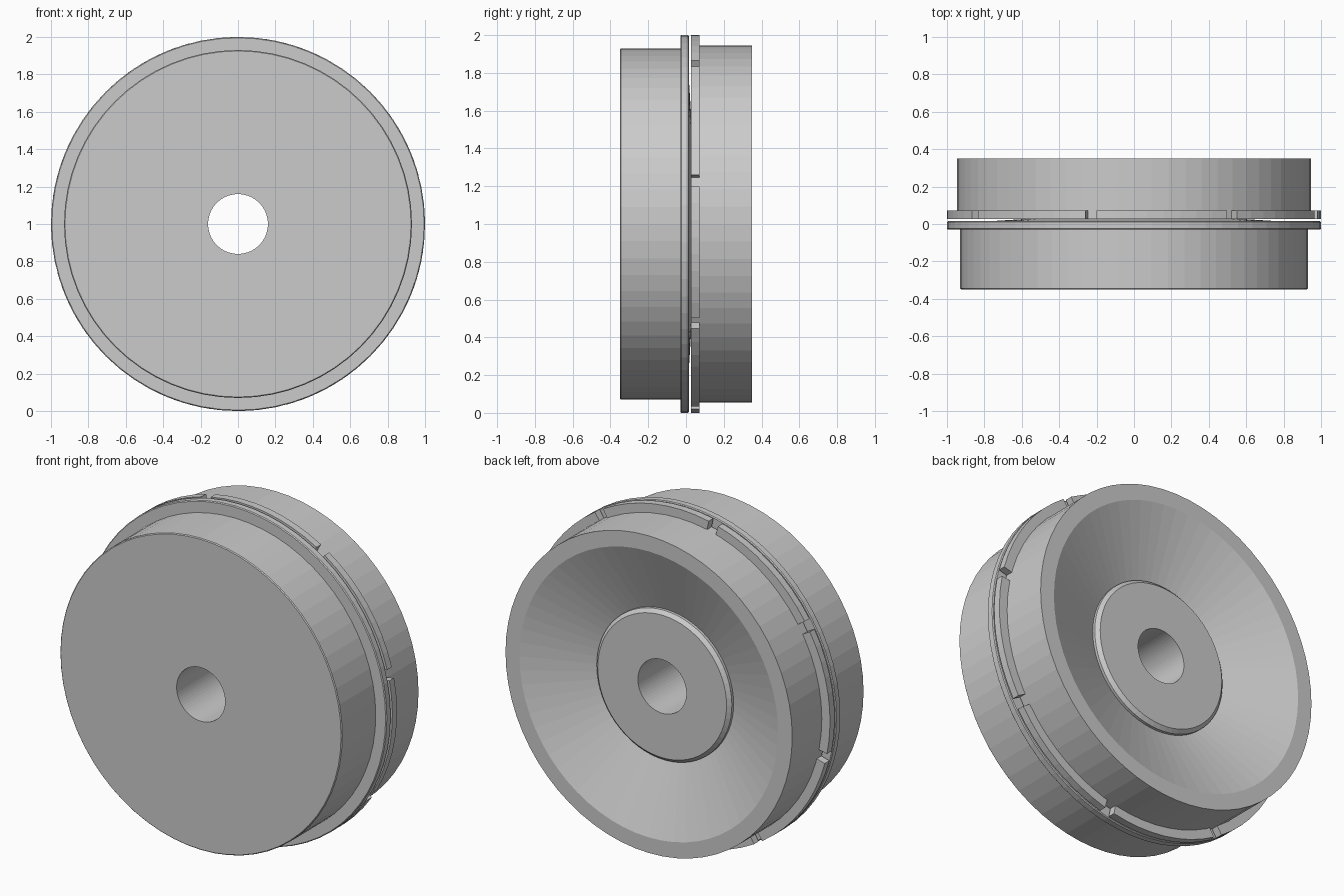
import bpy
import bmesh
from math import sin, cos, radians, tau

if "Cube" in bpy.data.objects:
    bpy.data.objects.remove(bpy.data.objects["Cube"], do_unlink=True)

CENTRE_Z = 1.0
SIDES = 64
HOLE = 0.16


def lathe(name, profile, start=0.0, sweep=tau, steps=SIDES):
    """Turn a closed (radius, y) profile about the wheel axis; cap partial turns."""
    full = abs(sweep - tau) < 1e-6
    bm = bmesh.new()
    rings = []
    for i in range(steps if full else steps + 1):
        a = start + sweep * i / steps
        rings.append([bm.verts.new((r * sin(a), y, CENTRE_Z + r * cos(a)))
                      for r, y in profile])
    n = len(profile)
    for i in range(steps):
        a, b = rings[i], rings[(i + 1) % len(rings)]
        for j in range(n):
            k = (j + 1) % n
            bm.faces.new((a[j], b[j], b[k], a[k]))
    if not full:
        bm.faces.new(rings[0])
        bm.faces.new(list(reversed(rings[-1])))
    bmesh.ops.recalc_face_normals(bm, faces=bm.faces)
    mesh = bpy.data.meshes.new(name)
    bm.to_mesh(mesh)
    bm.free()
    obj = bpy.data.objects.new(name, mesh)
    bpy.context.collection.objects.link(obj)
    return obj


# Front half: flat drum, thin full flange, shallow raised centre behind
lathe("front_half", [
    (HOLE, -0.35), (0.925, -0.35), (0.93, -0.345), (0.93, -0.03),
    (0.995, -0.03), (1.0, -0.025), (1.0, 0.01), (0.995, 0.015),
    (0.77, 0.015), (0.53, 0.03), (HOLE, 0.03),
])

# Back half: drum with a conical dish and a chamfered hub
lathe("back_half", [
    (HOLE, 0.026), (0.946, 0.026), (0.946, 0.35), (0.853, 0.35),
    (0.446, 0.188), (0.446, 0.205), (0.425, 0.225), (HOLE, 0.225),
])

# Back flange: eight arcs separated by narrow notches
NOTCHES = 8
pitch = tau / NOTCHES
gap = radians(3.6)
for i in range(NOTCHES):
    lathe(f"back_flange_arc_{i + 1}",
          [(0.93, 0.027), (1.0, 0.027), (1.0, 0.071), (0.93, 0.071)],
          start=radians(-13.3) + i * pitch + gap / 2,
          sweep=pitch - gap, steps=SIDES // NOTCHES)
